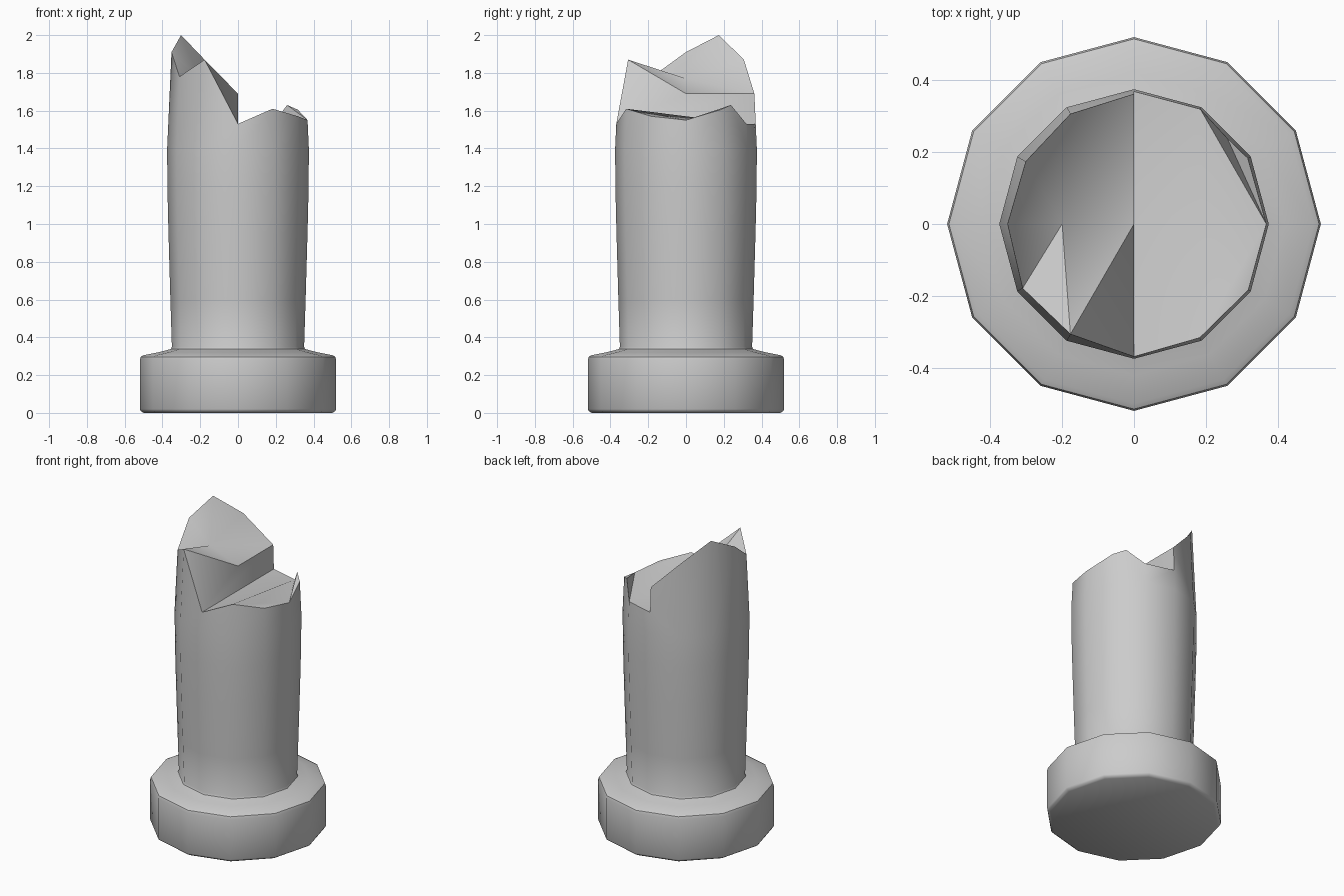
import bpy, bmesh
from math import cos, sin, radians, pi

if "Cube" in bpy.data.objects:
    bpy.data.objects.remove(bpy.data.objects["Cube"])

bm = bmesh.new()


def ring_point(deg, r, z):
    a = radians(deg)
    return bm.verts.new((r * cos(a), r * sin(a), z))


# Plinth and swelling shaft: (radius, height) profile, 12 sides
profile = [(0.50, 0), (0.515, 0.01), (0.52, 0.02), (0.52, 0.28), (0.515, 0.297),
           (0.50, 0.305), (0.42, 0.321), (0.355, 0.338), (0.35, 0.35),
           (0.358, 0.6), (0.368, 0.95), (0.374, 1.2), (0.375, 1.4)]
rings = [[ring_point(30 * i, r, z) for i in range(12)] for r, z in profile]
bm.faces.new(rings[0][::-1])
for lo, hi in zip(rings, rings[1:]):
    for i in range(12):
        j = (i + 1) % 12
        bm.faces.new((lo[i], lo[j], hi[j], hi[i]))

# Jagged rim: angle -> height
rim_z = {0: 1.55, 30: 1.605, 60: 1.53, 90: 1.53, 120: 1.87, 150: 2.0,
         180: 1.91, 210: 1.78, 240: 1.87, 270: 1.53, 300: 1.61, 330: 1.57}
rim = {d: ring_point(d, 0.375 - 0.045 * (z - 1.4), z) for d, z in rim_z.items()}

# Extra points: small spike, top of the step, inner hollow
spike = bm.verts.new((0.26, 0.238, 1.63))
step_back = bm.verts.new((0, 0.362, 1.69))
step_mid = bm.verts.new((0, 0, 1.69))
hollow = bm.verts.new((-0.2, 0, 1.77))

# Shaft wall up to the rim
last = rings[-1]
for i in range(12):
    a, b = 30 * i, (30 * i + 30) % 360
    extra = {30: [spike], 90: [step_back]}.get(a, [])
    bm.faces.new([last[i], last[(i + 1) % 12], rim[b]] + extra + [rim[a]])

# Low half of the break
for t in [(300, 330, 0), (300, 0, 60), (270, 300, 60), (270, 60, 90)]:
    bm.faces.new([rim[d] for d in t])
bm.faces.new((rim[0], rim[30], spike))
bm.faces.new((rim[0], spike, rim[60]))

# Vertical step
bm.faces.new((rim[270], rim[90], step_back, step_mid))

# High half of the break, fanned round the hollow
fan = [step_mid, step_back] + [rim[d] for d in (120, 150, 180, 210, 240)] + [step_mid]
for p, q in zip(fan, fan[1:]):
    bm.faces.new((hollow, p, q))
bm.faces.new((rim[240], rim[270], step_mid))

bmesh.ops.recalc_face_normals(bm, faces=bm.faces[:])
mesh = bpy.data.meshes.new("broken_column")
bm.to_mesh(mesh)
bm.free()
column = bpy.data.objects.new("broken_column", mesh)
bpy.context.collection.objects.link(column)
bpy.context.view_layer.objects.active = column
column.select_set(True)
bpy.ops.object.shade_smooth_by_angle(angle=radians(36))
